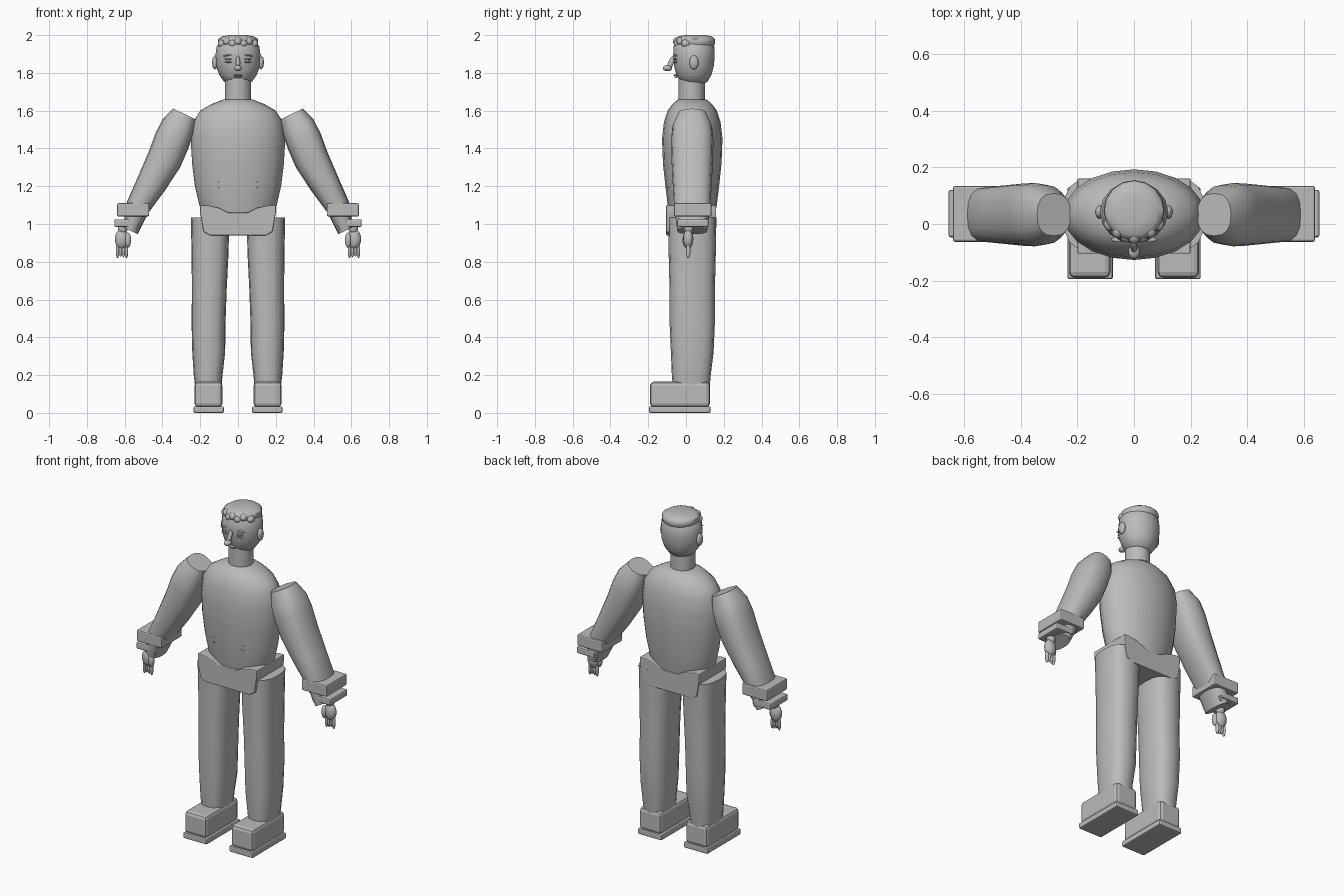
import bpy, bmesh, math
from mathutils import Vector, Matrix

if "Cube" in bpy.data.objects:
    bpy.data.objects.remove(bpy.data.objects["Cube"])

grey = bpy.data.materials.new("plain_grey")
grey.use_nodes = True
grey.diffuse_color = (0.5, 0.5, 0.5, 1)
grey.node_tree.nodes["Principled BSDF"].inputs["Base Color"].default_value = (0.5, 0.5, 0.5, 1)
MID = 0.033  # depth of the body's centre line


def finish(name, bm, smooth=40, bevel=0.0):
    bmesh.ops.recalc_face_normals(bm, faces=bm.faces)
    mesh = bpy.data.meshes.new(name)
    bm.to_mesh(mesh)
    bm.free()
    mesh.materials.append(grey)
    ob = bpy.data.objects.new(name, mesh)
    bpy.context.collection.objects.link(ob)
    bpy.ops.object.select_all(action='DESELECT')
    bpy.context.view_layer.objects.active = ob
    ob.select_set(True)
    if smooth:
        bpy.ops.object.shade_smooth_by_angle(angle=math.radians(smooth))
    if bevel:
        mod = ob.modifiers.new("edge_bevel", 'BEVEL')
        mod.width = bevel
        mod.segments = 2
    return ob


def loft(name, rings, sides=16, square=1.0, tilt=0.0, smooth=50):
    """Skin rings of (x, y, z, half width, half depth); square < 1 fills corners."""
    bm = bmesh.new()
    across = Vector((math.cos(tilt), 0, math.sin(tilt)))
    loops = []
    for x, y, z, w, d in rings:
        loop = []
        for i in range(sides):
            a = 2 * math.pi * i / sides
            c, s = math.cos(a), math.sin(a)
            c, s = (math.copysign(abs(v) ** square, v) for v in (c, s))
            loop.append(bm.verts.new(Vector((x, y, z)) + across * w * c + Vector((0, d * s, 0))))
        loops.append(loop)
    for low, high in zip(loops, loops[1:]):
        for i in range(sides):
            j = (i + 1) % sides
            bm.faces.new((low[i], low[j], high[j], high[i]))
    bm.faces.new(loops[0])
    bm.faces.new(loops[-1])
    return finish(name, bm, smooth)


def box(name, x, y, z, bevel=0.008, tilt=0.0):
    """Bevelled block between the given (low, high) limits."""
    lims = (x, y, z)
    bm = bmesh.new()
    bmesh.ops.create_cube(bm, size=1)
    centre = Vector([(a + b) / 2 for a, b in lims])
    size = [abs(b - a) for a, b in lims]
    bm.transform(Matrix.Translation(centre) @ Matrix.Rotation(tilt, 4, 'Y') @ Matrix.Diagonal(size + [1]))
    return finish(name, bm, 0, bevel)


def ball(name, centre, radii, tilt=0.0, turn=0.0):
    bm = bmesh.new()
    bmesh.ops.create_uvsphere(bm, u_segments=16, v_segments=10, radius=1)
    bm.transform(Matrix.Translation(centre) @ Matrix.Rotation(tilt, 4, 'Y')
                 @ Matrix.Rotation(turn, 4, 'X') @ Matrix.Diagonal(list(radii) + [1]))
    return finish(name, bm, 180)


# Torso, neck and head
loft("torso", [(0, MID, z, w, d) for z, w, d in (
    (1.02, 0.17, 0.115), (1.1, 0.205, 0.13), (1.2, 0.228, 0.142), (1.32, 0.243, 0.155),
    (1.45, 0.25, 0.16), (1.54, 0.238, 0.15), (1.6, 0.2, 0.13), (1.635, 0.14, 0.105),
    (1.66, 0.075, 0.075))], sides=20)
loft("neck", [(0, 0.03, 1.63, 0.07, 0.07), (0, 0.03, 1.79, 0.07, 0.07)], sides=16)
loft("head", [(0, 0.042, z, w, d) for z, w, d in (
    (1.74, 0.045, 0.05), (1.755, 0.075, 0.073), (1.79, 0.1, 0.093), (1.84, 0.117, 0.106),
    (1.89, 0.12, 0.11), (1.94, 0.113, 0.108), (1.98, 0.08, 0.085))], sides=16)
loft("hair_cap", [(0, 0.048, z, w, d) for z, w, d in (
    (1.945, 0.1, 0.1), (1.96, 0.107, 0.107), (1.98, 0.105, 0.105), (1.993, 0.085, 0.088),
    (2.0, 0.05, 0.055))], sides=16)
for i in range(7):
    a = (i - 3) / 3
    ball("hair_curl", (0.085 * a, -0.045 + 0.045 * a * a, 1.955 + 0.012 * (i % 2)),
         (0.022, 0.025, 0.022))

# Face
ball("nose_bridge", (0, -0.08, 1.852), (0.012, 0.015, 0.042), turn=-0.4)
ball("nose_tip", (0, -0.098, 1.825), (0.02, 0.025, 0.016))
ball("upper_lip", (0, -0.057, 1.787), (0.024, 0.01, 0.004))
ball("lower_lip", (0, -0.053, 1.777), (0.018, 0.009, 0.004))

# Fine trim across the belly
for z in (1.193, 1.222, 1.252):
    loft("belly_stripe", [(0, MID - 0.115, z + h, 0.105, 0.02) for h in (-0.003, 0.003)],
         sides=16, square=0.4)

# Belt block with a dip in its top edge
outline = [(0.15, 0.94), (0.183, 0.96), (0.2, 1.06), (0.2, 1.1), (0.165, 1.1), (0.1, 1.085),
           (0.05, 1.06)]
outline += [(-x, z) for x, z in reversed(outline)]
bm = bmesh.new()
front = bm.faces.new([bm.verts.new((x, -0.105, z)) for x, z in outline])
back = bmesh.ops.extrude_face_region(bm, geom=[front])
bmesh.ops.translate(bm, vec=(0, 0.265, 0),
                    verts=[g for g in back["geom"] if isinstance(g, bmesh.types.BMVert)])
if not any(len(f.verts) == len(outline) and abs(f.calc_center_median().y + 0.105) < 0.01
           for f in bm.faces):
    bm.faces.new([v for v in (min(bm.verts, key=lambda p: (p.co - Vector((x, -0.105, z))).length)
                              for x, z in outline)])
finish("belt", bm, 0, 0.005)

for side, s in (("left", 1), ("right", -1)):
    # Ears, eyes and brows
    ball(side + "_ear", (s * 0.122, 0.042, 1.855), (0.015, 0.024, 0.037))
    for h in (-0.008, 0.008):
        ball(side + "_eyelid", (s * 0.05, -0.056, 1.865 + h), (0.022, 0.008, 0.004))
    ball(side + "_eye", (s * 0.05, -0.055, 1.865), (0.008, 0.008, 0.007))
    ball(side + "_brow", (s * 0.053, -0.055, 1.893), (0.028, 0.009, 0.004), tilt=s * 0.12)

    # Arm, tilted outwards with flat ends
    loft(side + "_arm", [(s * x, MID, z, w, d) for x, z, w, d in (
        (0.283, 1.582, 0.066, 0.075), (0.318, 1.515, 0.09, 0.105), (0.35, 1.44, 0.096, 0.112),
        (0.39, 1.34, 0.093, 0.11), (0.46, 1.21, 0.08, 0.103), (0.53, 1.09, 0.064, 0.096),
        (0.57, 0.965, 0.043, 0.08))], sides=16, square=0.8, tilt=s * 0.45)

    # Cuffs
    box(side + "_cuff", (s * 0.47, s * 0.64), (-0.063, 0.135), (1.04, 1.11))
    box(side + "_wrist_band", (s * 0.535, s * 0.655), (-0.047, 0.12), (0.985, 1.025))
    box(side + "_wrist_tab", (s * 0.525, s * 0.6), (-0.04, 0.11), (0.985, 1.015), 0.004, s * -0.5)

    # Hand
    ball(side + "_wrist", (s * 0.61, 0.014, 0.975), (0.025, 0.025, 0.03))
    ball(side + "_palm", (s * 0.615, 0.012, 0.92), (0.037, 0.027, 0.052))
    ball(side + "_thumb", (s * 0.583, 0.0, 0.915), (0.017, 0.018, 0.04))
    for i in range(4):
        ball(side + "_finger", (s * (0.59 + 0.016 * i), 0.012, 0.857 + 0.004 * (i % 3)),
             (0.009, 0.012, 0.038))

    # Leg and shoe
    loft(side + "_leg", [(s * x, MID - off, z, w, d) for x, off, z, w, d in (
        (0.157, 0.005, 0.14, 0.07, 0.098), (0.158, 0.005, 0.2, 0.076, 0.103),
        (0.155, 0, 0.32, 0.087, 0.113), (0.156, 0, 0.48, 0.09, 0.12),
        (0.152, 0, 0.65, 0.092, 0.12), (0.148, 0, 0.85, 0.098, 0.125),
        (0.148, 0, 1.035, 0.102, 0.128))], sides=16, square=0.75)
    box(side + "_sole", (s * 0.075, s * 0.235), (-0.195, 0.13), (0, 0.035), 0.007)
    box(side + "_shoe", (s * 0.083, s * 0.23), (-0.19, 0.127), (0.03, 0.165), 0.02)
